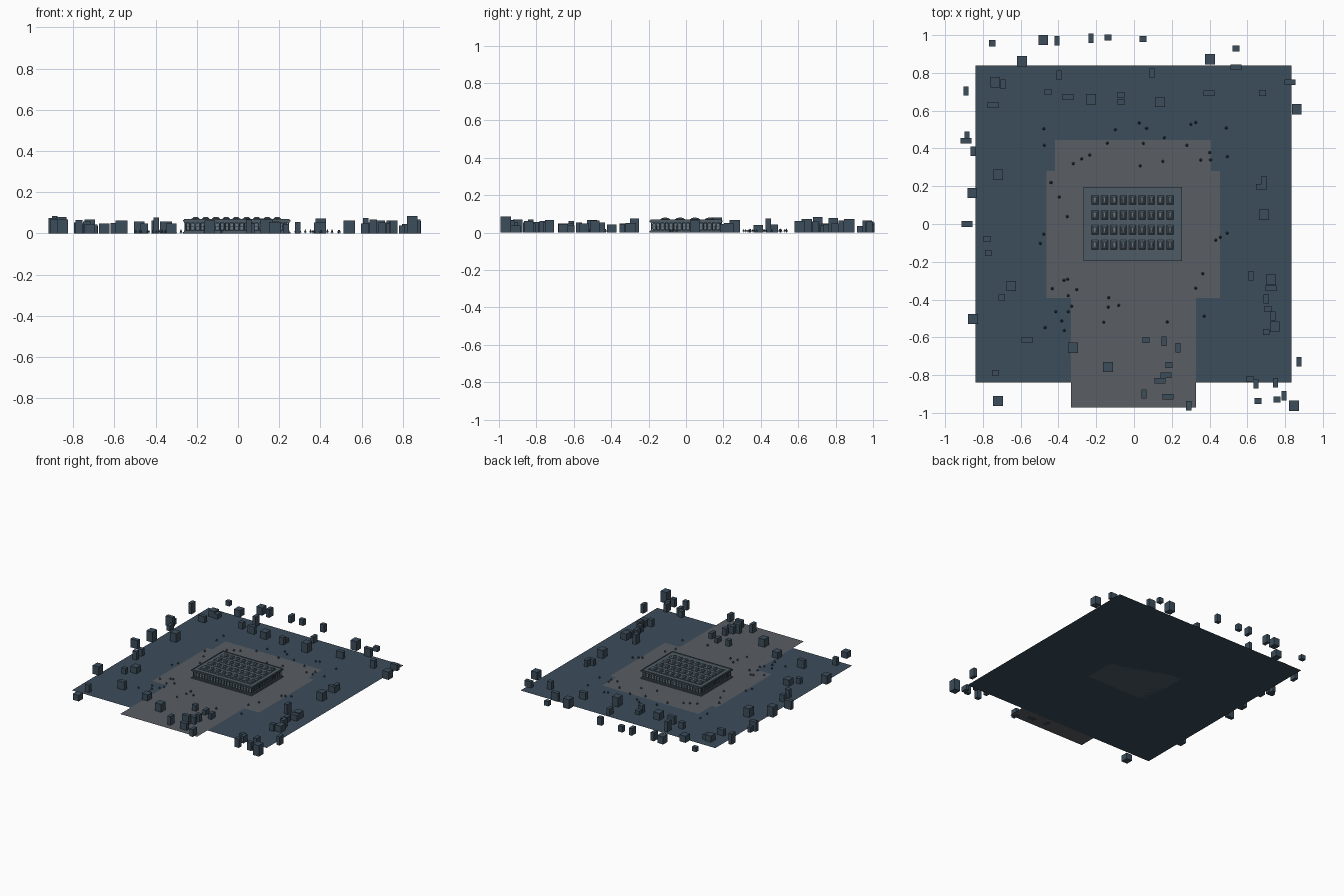
import bpy, bmesh, math, random
from mathutils import Matrix, Vector

if "Cube" in bpy.data.objects:
    bpy.data.objects.remove(bpy.data.objects["Cube"])

random.seed(7)


def material(name, rgb):
    m = bpy.data.materials.new(name)
    m.diffuse_color = (*rgb, 1)
    m.use_nodes = True
    m.node_tree.nodes["Principled BSDF"].inputs["Base Color"].default_value = m.diffuse_color
    return m


DARK = material("dark_blue_grey", (0.045, 0.075, 0.105))
PAVING = material("paving_grey", (0.10, 0.11, 0.125))
STONE = material("stone_blue_grey", (0.075, 0.105, 0.13))
GLASS = material("pale_glass", (0.15, 0.19, 0.22))


def add_box(bm, x, y, z0, w, d, h, taper=1.0):
    # taper shrinks the top face, giving a frustum
    geo = bmesh.ops.create_cube(bm, size=1)
    for v in geo["verts"]:
        k = taper if v.co.z > 0 else 1
        v.co = Vector((x + v.co.x * w * k, y + v.co.y * d * k, z0 + (v.co.z + 0.5) * h))


def add_cone(bm, x, y, z0, r1, r2, h, n=6):
    bmesh.ops.create_cone(bm, cap_ends=True, segments=n, radius1=r1, radius2=r2, depth=h,
                          matrix=Matrix.Translation((x, y, z0 + h / 2)))


def finish(bm, name, mat):
    me = bpy.data.meshes.new(name)
    bm.to_mesh(me)
    bm.free()
    ob = bpy.data.objects.new(name, me)
    me.materials.append(mat)
    bpy.context.collection.objects.link(ob)
    return ob


def boxes(name, mat, items):
    bm = bmesh.new()
    for it in items:
        add_box(bm, *it)
    return finish(bm, name, mat)


def sheet(name, x0, x1, y0, y1, z, mat):
    bm = bmesh.new()
    bm.faces.new([bm.verts.new(p) for p in ((x0, y0, z), (x1, y0, z), (x1, y1, z), (x0, y1, z))])
    return finish(bm, name, mat)


# Ground and paved areas
sheet("ground", -0.84, 0.835, -0.84, 0.84, 0.0, DARK)
sheet("plaza", -0.333, 0.328, -0.972, 0.28, 0.002, PAVING)
sheet("north_terrace", -0.418, 0.407, 0.28, 0.445, 0.002, PAVING)
sheet("west_terrace", -0.462, -0.333, -0.392, 0.28, 0.002, PAVING)
sheet("east_terrace", 0.328, 0.455, -0.392, 0.28, 0.002, PAVING)

# Main hall: stepped base, walls, cornice and roof
CX, W, D = -0.006, 0.522, 0.39
boxes("hall_base", STONE, [(CX, 0, 0.0, W, D, 0.008), (CX, 0, 0.008, W - 0.012, D - 0.012, 0.006)])
boxes("hall_walls", DARK, [(CX, 0, 0.014, W - 0.035, D - 0.035, 0.043)])
boxes("hall_cornice", STONE, [(CX, 0, 0.052, W - 0.012, D - 0.012, 0.005),
                              (CX, 0, 0.057, W, D, 0.009)])
boxes("upper_roof", STONE, [(CX, 0, 0.066, 0.45, 0.305, 0.003)])


def rim(name, w, d, t, z, h):
    items = [(CX, s * (d - t) / 2, z, w, t, h) for s in (-1, 1)]
    items += [(CX + s * (w - t) / 2, 0, z, t, d - 2 * t, h) for s in (-1, 1)]
    boxes(name, STONE, items)


rim("roof_parapet", W - 0.008, D - 0.008, 0.006, 0.066, 0.004)

# Columns and windows on all four facades
cols, wins = bmesh.new(), bmesh.new()
for length, half, along_x in ((W, D / 2, True), (D, W / 2, False)):
    n = round(length / 0.025)
    step = (length - 0.024) / n
    for s in (-1, 1):
        for i in range(n + 1):
            t = -(length - 0.024) / 2 + i * step
            a = half - 0.012
            x, y = (t, s * a) if along_x else (s * a, t)
            add_cone(cols, CX + x, y, 0.014, 0.004, 0.0035, 0.039, 8)
            if i < n:
                t += step / 2
                a = half - 0.0175
                x, y = (t, s * a) if along_x else (s * a, t)
                w, d = (0.011, 0.003) if along_x else (0.003, 0.011)
                add_box(wins, CX + x, y, 0.02, w, d, 0.012)
                add_box(wins, CX + x, y, 0.036, w, d, 0.011)
finish(cols, "facade_columns", STONE)
finish(wins, "facade_windows", GLASS)

# Rooftop skylights, nine by four
curbs, glass = [], []
for i in range(9):
    for j in range(4):
        x, y = -0.206 + i * 0.0496, 0.127 - j * 0.0793
        curbs += [(x, y, 0.068, 0.038, 0.052, 0.004), (x, y, 0.072, 0.036, 0.05, 0.007, 0.6)]
        glass.append((x, y, 0.079, 0.014, 0.02, 0.002, 0.7))
boxes("skylight_hoods", STONE, curbs)
boxes("skylight_glass", GLASS, glass)

# Surrounding city blocks, grouped by footprint
square = [(-.48, .974), (-.593, .862), (.402, .873), (-.735, .751), (-.72, .26), (.862, .608),
          (-.65, -.328), (-.852, -.503), (-.72, -.937), (.688, .048), (.746, -.545), (-.323, -.656),
          (-.138, -.757), (-.857, .164), (.725, -.296), (-.228, .661), (.138, .646), (.847, -.963)]
deep = [(-.407, .97), (-.228, .984), (-.889, .704), (-.693, .741), (-.397, .788), (.095, .799),
        (-.884, .466), (-.852, .386), (.688, .228), (.62, -.275), (.7, -.397), (.735, -.487),
        (.873, -.73), (.645, -.847), (.75, -.84), (.794, -.91), (.159, -.62), (.233, -.656),
        (.053, -.9), (.29, -.963)]
wide = [(-.746, .63), (-.349, .672), (.397, .693), (.825, .75), (-.884, 0), (-.566, -.614),
        (.725, -.34), (.17, -.8), (.18, -.915), (.138, -.83), (.54, .83), (.675, .197), (-.89, .44)]
small = [(-.75, .957), (-.138, .988), (.048, .98), (.54, .93), (-.455, .698), (-.069, .683),
         (-.069, .645), (.68, .693), (-.778, -.08), (-.772, -.153), (-.7, -.39), (-.735, -.788),
         (.71, -.45), (.7, -.571), (.614, -.82), (.757, -.93), (.656, -.937), (.063, -.614),
         (.185, -.746)]
for kind, pts, w, d, lo, hi in (("square", square, .051, .055, .045, .088),
                                ("deep", deep, .027, .05, .035, .085),
                                ("wide", wide, .058, .03, .035, .075),
                                ("small", small, .036, .032, .03, .07)):
    boxes(kind + "_city_blocks", DARK,
          [(x, y, 0, w, d, random.uniform(lo, hi)) for x, y in pts])

# Small conical trees scattered around the plaza
trees, placed = bmesh.new(), 0
while placed < 48:
    x, y = random.uniform(-0.5, 0.5), random.uniform(-0.58, 0.56)
    if abs(x) < 0.29 and -0.38 < y < 0.22:
        continue
    h = random.uniform(0.012, 0.018)
    add_cone(trees, x, y, 0.0, 0.0018, 0.0018, 0.006)
    add_cone(trees, x, y, 0.005, 0.008, 0.0, h)
    placed += 1
finish(trees, "trees", DARK)
